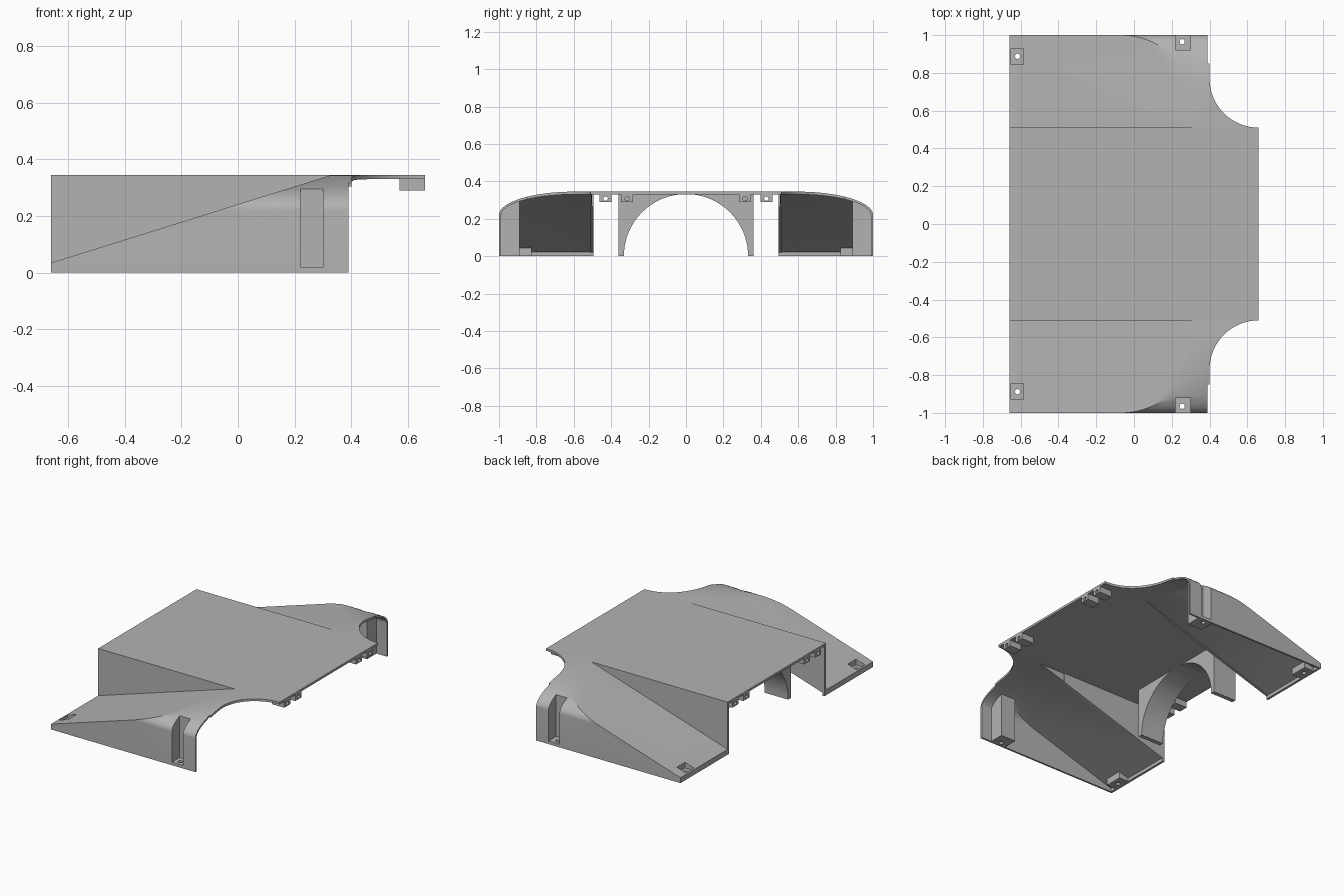
import bpy, bmesh
from math import sin, cos, pi
from mathutils import Vector

cube = bpy.data.objects.get("Cube")
if cube:
    bpy.data.objects.remove(cube, do_unlink=True)

grey = bpy.data.materials.new("plain grey")
grey.use_nodes = True
grey.diffuse_color = (0.45, 0.45, 0.45, 1)
grey.node_tree.nodes["Principled BSDF"].inputs["Base Color"].default_value = (0.45, 0.45, 0.45, 1)

BACK, NOSE, TOP, SKIN = -0.66, 0.66, 0.345, 0.015
RISE = 0.313            # slope of the ramp along x
RAMP_START = 0.035      # ramp height at the low end


def finish(name, bm):
    bmesh.ops.recalc_face_normals(bm, faces=bm.faces)
    mesh = bpy.data.meshes.new(name)
    bm.to_mesh(mesh)
    bm.free()
    mesh.materials.append(grey)
    obj = bpy.data.objects.new(name, mesh)
    bpy.context.collection.objects.link(obj)
    return obj


def prism(name, outline, axis, lo, hi, ramp=None):
    """Extrude a 2D outline along an axis; optionally slice off all above the ramp."""
    def place(a, b, c):
        return {"x": (c, a, b), "y": (a, c, b), "z": (a, b, c)}[axis]
    bm = bmesh.new()
    face = bm.faces.new([bm.verts.new(place(a, b, lo)) for a, b in outline])
    out = bmesh.ops.extrude_face_region(bm, geom=[face])["geom"]
    shift = Vector(place(0, 0, hi - lo))
    bmesh.ops.translate(bm, vec=shift, verts=[v for v in out if isinstance(v, bmesh.types.BMVert)])
    if ramp is not None:
        cut = bmesh.ops.bisect_plane(bm, geom=bm.verts[:] + bm.edges[:] + bm.faces[:],
                                     plane_co=(BACK, 0, ramp), plane_no=(-RISE, 0, 1),
                                     clear_outer=True)["geom_cut"]
        bmesh.ops.edgeloop_fill(bm, edges=[e for e in cut if isinstance(e, bmesh.types.BMEdge)])
    return finish(name, bm)


def box(name, x0, x1, y0, y1, z0, z1):
    return prism(name, [(x0, y0), (x1, y0), (x1, y1), (x0, y1)], "z", z0, z1)


def circle(cx, cy, r, start=0, end=2 * pi, steps=24):
    return [(cx + r * cos(start + (end - start) * i / steps),
             cy + r * sin(start + (end - start) * i / steps)) for i in range(steps + 1)]


def activate(obj):
    bpy.ops.object.select_all(action="DESELECT")
    obj.select_set(True)
    bpy.context.view_layer.objects.active = obj


def subtract(obj, *cutters):
    for cutter in cutters:
        mod = obj.modifiers.new("cut", "BOOLEAN")
        mod.operation, mod.solver, mod.object = "DIFFERENCE", "EXACT", cutter
        activate(obj)
        bpy.ops.object.modifier_apply(modifier=mod.name)
        bpy.data.objects.remove(cutter, do_unlink=True)


def mirror(obj):
    mod = obj.modifiers.new("mirror", "MIRROR")
    mod.use_axis = (False, True, False)
    mod.use_mirror_merge = False
    activate(obj)
    bpy.ops.object.modifier_apply(modifier=mod.name)


def fender_outline(inner, side, top):
    """Cross-section with an elliptical shoulder."""
    shoulder = [(0.6 + (side - 0.6) * cos(a), 0.22 + (top - 0.22) * sin(a))
                for a in [pi / 2 * i / 24 for i in range(25)]]
    return [(inner, -0.1 if inner < 0.5 else 0), (side, -0.1 if inner < 0.5 else 0)] + \
        shoulder + [(inner, top)]


# Fender shell: outer solid minus a hollow that leaves room for the screw bosses
fender = prism("fenders", fender_outline(0.505, 1, TOP), "x", BACK, NOSE, RAMP_START)
hollow = prism("hollow", fender_outline(0.45, 0.988, TOP - SKIN), "x", BACK + SKIN, 0.8,
               RAMP_START - 0.017)
subtract(hollow,
         box("side_boss", 0.205, 0.315, 0.89, 1.1, -0.2, 1),
         box("ramp_boss", -0.7, -0.575, 0.825, 0.945, -0.2, 1))
subtract(fender, hollow)

# Nose cut-outs, screw pockets and screw holes
plan = [(0.8, 1.1), (0.39, 1.1), (0.39, 0.85), (0.40, 0.85)]
plan += circle(0.66, 0.77, 0.26, pi, 1.5 * pi) + [(0.8, 0.51)]
subtract(fender,
         prism("nose_cut", plan, "z", -0.2, 1),
         box("side_pocket", 0.22, 0.30, 0.92, 1.1, 0.02, 1),
         box("ramp_pocket", -0.65, -0.585, 0.845, 0.93, 0.02, 1),
         prism("side_hole", circle(0.255, 0.965, 0.014)[:-1], "z", -0.2, 0.2),
         prism("ramp_hole", circle(-0.617, 0.888, 0.014)[:-1], "z", -0.2, 0.2))
mirror(fender)

# Centre deck
deck = box("deck", BACK, NOSE, -0.51, 0.51, TOP - SKIN, TOP)


# Upright walls between ramp and deck
def ramp_z(x):
    return RAMP_START + (x - BACK) * RISE


wall = prism("deck_walls", [(BACK, 0), (BACK + SKIN, 0), (BACK + SKIN, 0.02), (0.14, ramp_z(0.14) - 0.02),
                            (0.14, TOP - 0.002), (BACK, TOP - 0.002)], "y", 0.495, 0.51)
tip = prism("wall_tips", [(0.13, ramp_z(0.13) - 0.01), (0.33, TOP - 0.012),
                          (0.33, TOP - 0.002), (0.13, TOP - 0.002)], "y", 0.502, 0.51)
mirror(wall)
mirror(tip)

# Arched support under the deck
arch_line = [(0.36, 0), (0.36, 0.34), (-0.36, 0.34), (-0.36, 0)]
arch_line += circle(0, 0, 0.332, pi, 0, 48)
arch = prism("arch_support", arch_line, "x", -0.51, -0.34)

# Drilled lugs under both deck ends
for end, x0 in (("nose", 0.57), ("back", BACK)):
    for place, y in (("outer", 0.43), ("inner", 0.315)):
        lug = box(f"{end}_{place}_lugs", x0, x0 + 0.09, y - 0.032, y + 0.032, 0.29, 0.335)
        subtract(lug, prism("lug_hole", circle(y, 0.308, 0.012, steps=16)[:-1], "x", -1, 1))
        mirror(lug)

for obj in (fender, arch):
    activate(obj)
    bpy.ops.object.shade_smooth_by_angle(angle=pi / 6)
